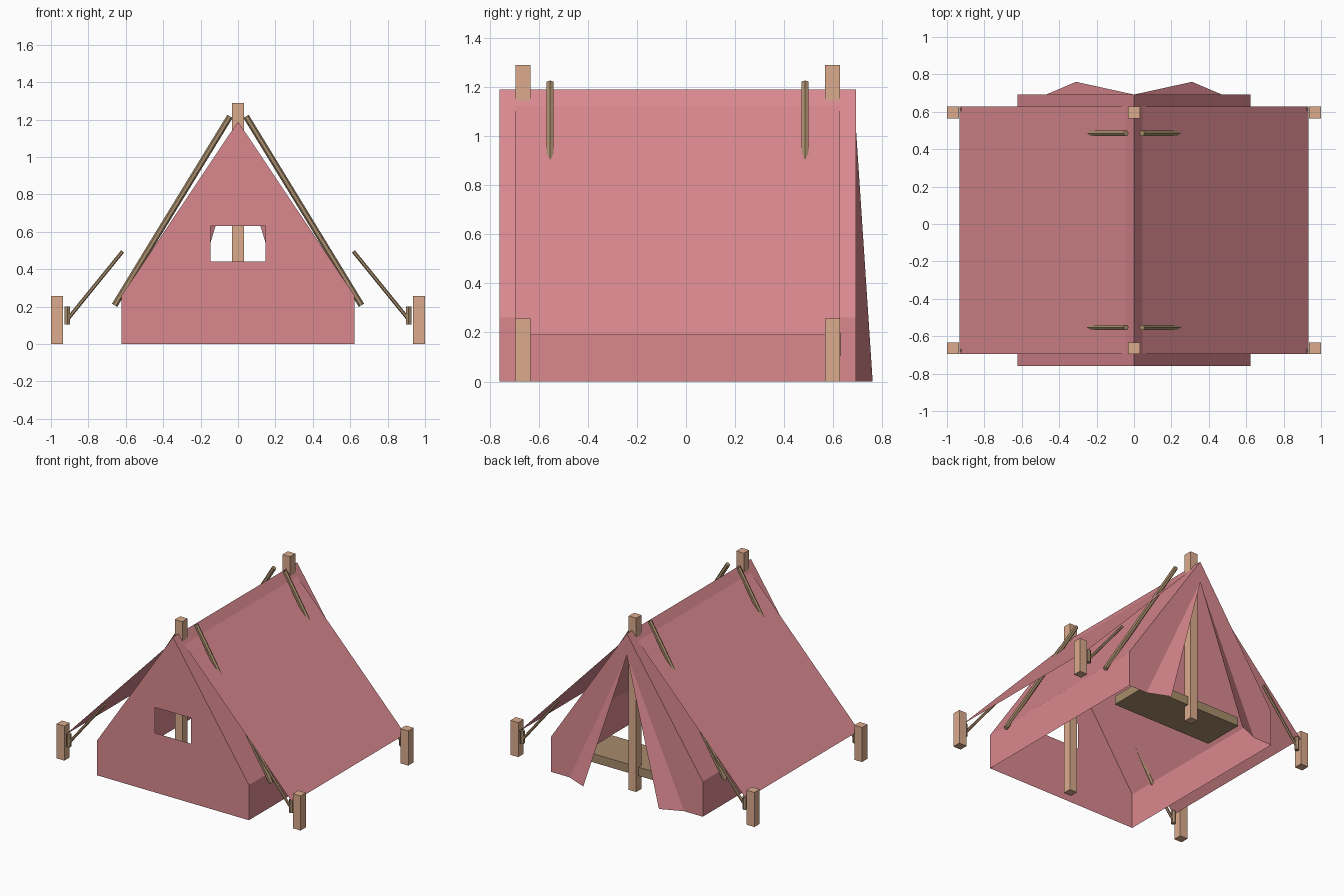
import bpy
import bmesh
from mathutils import Vector

cube = bpy.data.objects.get("Cube")
if cube:
    bpy.data.objects.remove(cube, do_unlink=True)


def material(name, rgb):
    m = bpy.data.materials.new(name)
    m.use_nodes = True
    m.diffuse_color = (*rgb, 1)
    m.node_tree.nodes["Principled BSDF"].inputs["Base Color"].default_value = (*rgb, 1)
    return m


CANVAS = material("pink canvas", (0.70, 0.25, 0.275))
POST = material("light wood", (0.71, 0.41, 0.265))
STICK = material("dark wood", (0.39, 0.265, 0.15))


def finish(name, bm, mat, mirror=False):
    mesh = bpy.data.meshes.new(name)
    bm.to_mesh(mesh)
    bm.free()
    mesh.materials.append(mat)
    obj = bpy.data.objects.new(name, mesh)
    bpy.context.collection.objects.link(obj)
    if mirror:
        mod = obj.modifiers.new("mirror", 'MIRROR')
        mod.use_axis[0] = True
    return obj


def sheet(name, faces):
    """Thin canvas from polygons on the +x half, mirrored to the other side."""
    bm = bmesh.new()
    for pts in faces:
        bm.faces.new([bm.verts.new(p) for p in pts])
    bmesh.ops.remove_doubles(bm, verts=bm.verts[:], dist=0.0001)
    return finish(name, bm, CANVAS, True)


def box(name, lo, hi, mat, mirror=False):
    lo, hi = Vector(lo), Vector(hi)
    bm = bmesh.new()
    bmesh.ops.create_cube(bm, size=1)
    for v in bm.verts:
        v.co = (lo + hi) / 2 + v.co * (hi - lo)
    return finish(name, bm, mat, mirror)


def rod(name, a, b, radius, sides=6):
    a, b = Vector(a), Vector(b)
    bm = bmesh.new()
    bmesh.ops.create_cone(bm, cap_ends=True, segments=sides, radius1=radius,
                          radius2=radius, depth=(b - a).length)
    turn = (b - a).to_track_quat('Z', 'Y')
    for v in bm.verts:
        v.co = (a + b) / 2 + turn @ v.co
    return finish(name, bm, STICK, True)


# Tent body dimensions
W, EAVE, RIDGE = 0.622, 0.26, 1.19
FRONT, BACK, DOOR_TOP = -0.76, 0.692, 1.03


def upright(y, outline):
    return [(x, y, z) for x, z in outline]


# Inner tent: front wall with window, side walls, roof, back wall with door
sheet("tent_front", [upright(FRONT, [
    (0, 0), (W, 0), (W, EAVE), (0, RIDGE),
    (0, 0.63), (0.148, 0.63), (0.148, 0.44), (0, 0.44)])])
sheet("tent_sides_and_roof", [
    [(W, FRONT, 0), (W, BACK, 0), (W, BACK, EAVE), (W, FRONT, EAVE)],
    [(W, FRONT, EAVE), (W, BACK, EAVE), (0, BACK, RIDGE), (0, FRONT, RIDGE)]])
sheet("tent_back", [upright(BACK, [
    (W, 0), (0.47, 0), (0, DOOR_TOP), (0, RIDGE), (W, EAVE)])])
sheet("door_flaps", [[(0, BACK, DOOR_TOP), (0.47, BACK, 0), (0.31, 0.76, 0)]])

# Outer rain sheet
sheet("rain_sheet", [[(0, -0.695, 1.17), (0.932, -0.695, 0.19),
                      (0.932, 0.628, 0.19), (0, 0.628, 1.17)]])

# Posts, pegs, braces and leaning poles at each end
for end, y, pole_y, peg_y in (("front", -0.664, -0.553, -0.677),
                              ("back", 0.596, 0.485, 0.613)):
    box(end + "_ridge_post", (-0.031, y - 0.031, 0), (0.031, y + 0.031, 1.288), POST)
    box(end + "_corner_posts", (0.936, y - 0.031, 0), (1, y + 0.031, 0.256), POST, True)
    rod(end + "_pegs", (0.912, peg_y, 0.105), (0.912, peg_y, 0.2), 0.0165)
    rod(end + "_braces", (0.905, peg_y, 0.14), (0.617, peg_y, 0.495), 0.01)
    rod(end + "_leaning_poles", (0.66, pole_y, 0.207), (0.043, pole_y, 1.217), 0.0165)

# Low bench inside the door
box("bench", (-0.41, 0.288, 0.11), (0.41, 0.6, 0.174), STICK)
